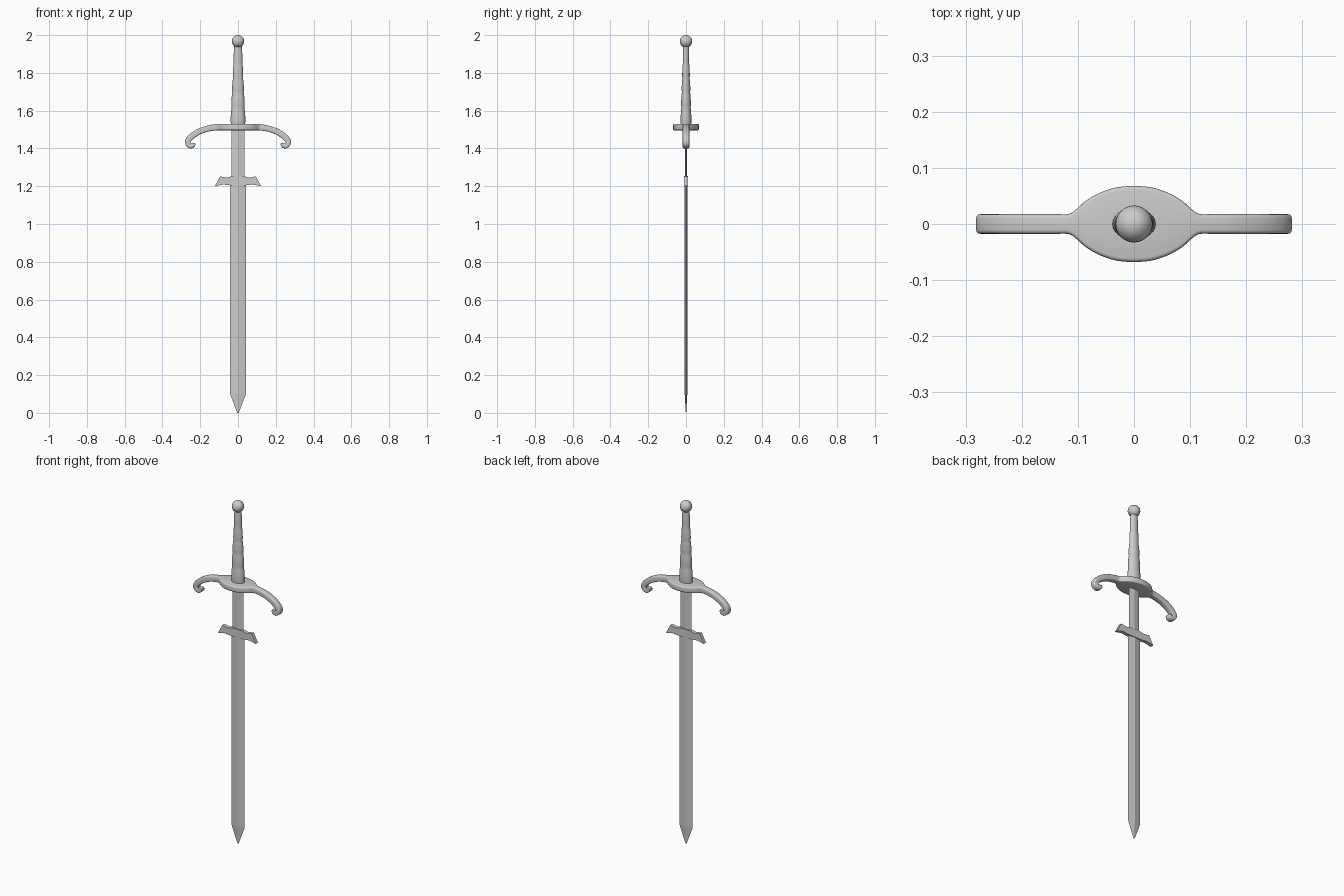
import bpy, bmesh, math
from mathutils import Vector

if "Cube" in bpy.data.objects:
    bpy.data.objects.remove(bpy.data.objects["Cube"])


def loft(name, rings, smooth=None):
    """Skin a list of equal-length point rings and cap both ends."""
    bm = bmesh.new()
    loops = [[bm.verts.new(p) for p in ring] for ring in rings]
    n = len(loops[0])
    for a, b in zip(loops, loops[1:]):
        for i in range(n):
            j = (i + 1) % n
            bm.faces.new((a[i], a[j], b[j], b[i]))
    bm.faces.new(loops[0])
    bm.faces.new(loops[-1][::-1])
    bmesh.ops.remove_doubles(bm, verts=bm.verts, dist=1e-6)
    bmesh.ops.recalc_face_normals(bm, faces=bm.faces)
    me = bpy.data.meshes.new(name)
    bm.to_mesh(me)
    bm.free()
    ob = bpy.data.objects.new(name, me)
    bpy.context.collection.objects.link(ob)
    if smooth:
        shade(ob, smooth)
    return ob


def shade(ob, deg):
    bpy.ops.object.select_all(action='DESELECT')
    ob.select_set(True)
    bpy.context.view_layer.objects.active = ob
    bpy.ops.object.shade_smooth_by_angle(angle=math.radians(deg))


def diamond(w, d, z):
    return [(w, 0, z), (0, d, z), (-w, 0, z), (0, -d, z)]


def catmull(pts, steps):
    """Smooth curve through tuples of any length."""
    p = [pts[0]] + pts + [pts[-1]]
    out = []
    for a, b, c, d in zip(p, p[1:], p[2:], p[3:]):
        for s in range(steps):
            t = s / steps
            out.append([0.5 * (2*q + (r - o)*t + (2*o - 5*q + 4*r - s4)*t*t
                        + (3*q - o - 3*r + s4)*t**3)
                        for o, q, r, s4 in zip(a, b, c, d)])
    return out + [list(pts[-1])]


# Blade and the narrower stem above it
loft("blade", [diamond(0.004, 0.001, 0.0), diamond(0.042, 0.007, 0.1),
               diamond(0.042, 0.008, 1.21), diamond(0.042, 0.008, 1.235)])
loft("blade_stem", [diamond(0.035, 0.006, 1.2), diamond(0.035, 0.006, 1.5)])

# Swept side lugs
half = [(0.03, 1.253), (0.06, 1.246), (0.095, 1.252),
        (0.122, 1.2), (0.08, 1.209), (0.04, 1.205)]
outline = half + [(-x, z) for x, z in reversed(half)]
loft("blade_lugs", [[(x, y, z) for x, z in outline] for y in (-0.01, 0.01)])

# Cross guard: oval plate flowing into drooping curled arms (x, z, half depth, half height)
stations = [(0.0, 1.513, 0.068, 0.017), (0.03, 1.513, 0.0655, 0.017),
            (0.06, 1.513, 0.056, 0.017), (0.085, 1.513, 0.042, 0.017),
            (0.103, 1.513, 0.026, 0.017), (0.115, 1.512, 0.018, 0.017),
            (0.14, 1.509, 0.0175, 0.016), (0.175, 1.501, 0.0175, 0.016),
            (0.212, 1.486, 0.0175, 0.016), (0.245, 1.464, 0.0175, 0.016),
            (0.265, 1.44, 0.0175, 0.015), (0.264, 1.423, 0.0175, 0.014),
            (0.251, 1.4135, 0.0175, 0.0135), (0.239, 1.418, 0.0175, 0.013),
            (0.238, 1.428, 0.0165, 0.011)]
arm = catmull(stations, 3)
path = [(-x, z, d, h) for x, z, d, h in reversed(arm[1:])] + arm
rings = []
for i, (x, z, d, h) in enumerate(path):
    a, b = path[max(i - 1, 0)], path[min(i + 1, len(path) - 1)]
    t = Vector((b[0] - a[0], 0, b[1] - a[1])).normalized()
    up = Vector((-t.z, 0, t.x))
    r = 0.007
    ring = []
    for k, (sy, sz) in enumerate([(1, 1), (-1, 1), (-1, -1), (1, -1)]):
        for s in range(4):
            ang = math.radians(90 * k + 30 * s)
            y = sy * (d - r) + r * math.cos(ang)
            v = sz * (h - r) + r * math.sin(ang)
            ring.append(Vector((x, y, z)) + up * v)
    rings.append(ring)
loft("cross_guard", rings, 50)

# Grip: five bulging segments that shrink toward the pommel
edges = [1.525, 1.615, 1.695, 1.77, 1.85, 1.945]
rings = []
for i, (z0, z1) in enumerate(zip(edges, edges[1:])):
    for s in range(7):
        t = s / 6
        w = 0.0405 - 0.0195 * (i + t) / 5
        w *= 0.92 + 0.08 * math.sin(math.pi * t) ** 0.6
        d = w * 0.73
        z = z0 + (z1 - z0) * t
        if s == 0 and i:
            continue
        rings.append([(w * math.cos(a), d * math.sin(a), z)
                      for a in (2 * math.pi * k / 24 for k in range(24))])
loft("grip", rings, 35)

# Pommel ball
bpy.ops.mesh.primitive_uv_sphere_add(segments=32, ring_count=16, radius=0.033,
                                     location=(0, 0, 1.967))
pommel = bpy.context.object
pommel.name = "pommel"
shade(pommel, 60)
